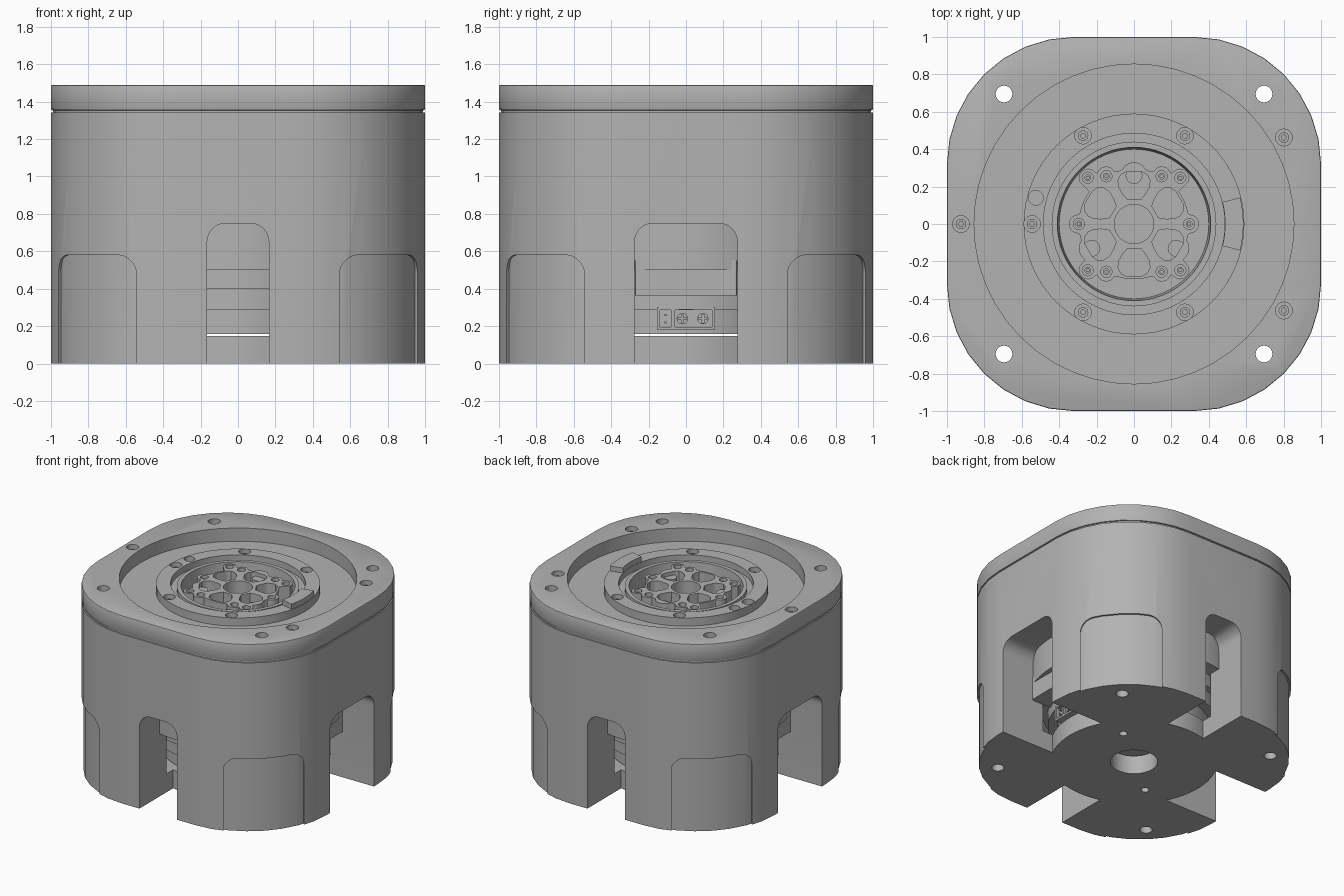
import bpy, bmesh
from math import sin, cos, pi, radians, sqrt
from mathutils import Matrix

cube = bpy.data.objects.get("Cube")
if cube:
    bpy.data.objects.remove(cube, do_unlink=True)

GREY = (0.45, 0.45, 0.45, 1)
metal = bpy.data.materials.new("machined_grey")
metal.use_nodes = True
metal.diffuse_color = GREY
bsdf = next(n for n in metal.node_tree.nodes if n.type == 'BSDF_PRINCIPLED')
bsdf.inputs["Base Color"].default_value = GREY


def finish(name, bm):
    bmesh.ops.recalc_face_normals(bm, faces=bm.faces)
    mesh = bpy.data.meshes.new(name)
    bm.to_mesh(mesh)
    bm.free()
    mesh.materials.append(metal)
    obj = bpy.data.objects.new(name, mesh)
    bpy.context.collection.objects.link(obj)
    return obj


def prism(name, outline, z0, z1, matrix=None):
    bm = bmesh.new()
    face = bm.faces.new([bm.verts.new((x, y, z0)) for x, y in outline])
    top = bmesh.ops.extrude_face_region(bm, geom=[face])["geom"]
    bmesh.ops.translate(bm, vec=(0, 0, z1 - z0),
                        verts=[v for v in top if isinstance(v, bmesh.types.BMVert)])
    if matrix:
        bm.transform(matrix)
    return finish(name, bm)


def circle(r, x=0, y=0, n=32):
    return [(x + r * cos(2 * pi * i / n), y + r * sin(2 * pi * i / n)) for i in range(n)]


def disc(name, r, z0, z1, x=0, y=0, n=32):
    return prism(name, circle(r, x, y, n), z0, z1)


def rounded(hx, hy, r, n=8):
    pts = []
    for q, (sx, sy) in enumerate([(1, 1), (-1, 1), (-1, -1), (1, -1)]):
        for i in range(n + 1):
            a = (q + i / n) * pi / 2
            pts.append((sx * (hx - r) + r * cos(a), sy * (hy - r) + r * sin(a)))
    return pts


def arch(name, half, height, r, start, end, angle):
    # upright arched prism, pushed outward along the given direction
    low = -0.2
    outline = [(x, y + (height + low) / 2)
               for x, y in rounded(half, (height - low) / 2, r)]
    outline = [(x, low if y < 0 else y) for x, y in outline]
    turn = Matrix.Rotation(angle, 4, 'Z') @ Matrix(
        ((0, 0, 1, 0), (1, 0, 0, 0), (0, 1, 0, 0), (0, 0, 0, 1)))
    bm = bmesh.new()
    cap = bm.faces.new([bm.verts.new((x, y, start)) for x, y in outline])
    top = bmesh.ops.extrude_face_region(bm, geom=[cap])["geom"]
    bmesh.ops.translate(bm, vec=(0, 0, end - start),
                        verts=[v for v in top if isinstance(v, bmesh.types.BMVert)])
    bmesh.ops.remove_doubles(bm, verts=bm.verts, dist=1e-5)
    bm.transform(turn)
    return finish(name, bm)


def combine(obj, tools, operation='DIFFERENCE'):
    for tool in tools:
        mod = obj.modifiers.new("boolean", 'BOOLEAN')
        mod.operation, mod.solver, mod.object = operation, 'EXACT', tool
    bpy.context.view_layer.update()
    graph = bpy.context.evaluated_depsgraph_get()
    mesh = bpy.data.meshes.new_from_object(obj.evaluated_get(graph))
    obj.modifiers.clear()
    obj.data = mesh
    for tool in tools:
        bpy.data.objects.remove(tool, do_unlink=True)


def smooth(obj):
    bpy.ops.object.select_all(action='DESELECT')
    obj.select_set(True)
    bpy.context.view_layer.objects.active = obj
    bpy.ops.object.shade_smooth_by_angle(angle=radians(25))


def polar(r, degrees):
    return r * cos(radians(degrees)), r * sin(radians(degrees))


def screw(x, y, z, r=0.028):
    head = disc("screw_head", r, z - 0.08, z, x, y, 20)
    combine(head, [disc("cutter", r * 0.5, z - 0.03, z + 0.1, x, y, 6)])


corners = [(sx * 0.695, sy * 0.695) for sx in (1, -1) for sy in (1, -1)]
foot = rounded(1, 1, 0.68)

# Housing with arched side openings and a floor disc joining the legs
housing = prism("housing", foot, 0, 1.342)
combine(housing, [arch("cutter", 0.275, 0.75, 0.1, -1.2, 1.2, 0),
                  arch("cutter", 0.165, 0.75, 0.1, -1.2, 1.2, pi / 2)])
combine(housing, [disc("floor", 0.6, 0, 0.4, n=64)], 'UNION')
combine(housing, [disc("cutter", 0.68, 0.147, 0.52, n=64),
                  disc("cutter", 0.85, 1.25, 1.5, n=64),
                  disc("cutter", 0.17, -0.1, 0.3)])

# Shallow arched recesses on the four corners
for i in range(4):
    recess = arch("cutter", 0.294, 0.58, 0.1, 0.8, 1.3, pi / 4 + i * pi / 2)
    combine(recess, [prism("core", rounded(0.985, 0.985, 0.665), -0.5, 1)])
    combine(housing, [recess])
combine(housing, [disc("cutter", 0.045, -0.1, 1.6, x, y, 20) for x, y in corners]
        + [disc("cutter", 0.03, -0.1, 0.1, s * 0.32, s * 0.26, 16) for s in (1, -1)])

# Narrow seam and top plate
seam = prism("seam", rounded(0.99, 0.99, 0.67), 1.338, 1.36)
plate = prism("top_plate", foot, 1.354, 1.49)
bevel = plate.modifiers.new("edge", 'BEVEL')
bevel.width, bevel.segments, bevel.angle_limit = 0.008, 2, radians(60)
combine(plate, [])
for part in (seam, plate):
    combine(part, [disc("cutter", 0.855, 1.2, 1.6, n=48)]
            + [disc("cutter", 0.045, 1.2, 1.6, x, y, 20) for x, y in corners])
for angle in (180, 30, -30):
    x, y = polar(0.925, angle)
    combine(plate, [disc("cutter", 0.045, 1.41, 1.6, x, y, 20)])
    screw(x, y, 1.46)

# Stepped face with raised bearing ring
profile = [(0, 1.2), (0.856, 1.2), (0.856, 1.385), (0.59, 1.385), (0.59, 1.45),
           (0.485, 1.45), (0.485, 1.4), (0.44, 1.4), (0.44, 1.43), (0.41, 1.43),
           (0.4, 1.3), (0, 1.3)]
bm = bmesh.new()
verts = [bm.verts.new((r, 0, z)) for r, z in profile]
edges = [bm.edges.new(pair) for pair in zip(verts, verts[1:])]
bmesh.ops.spin(bm, geom=verts + edges, axis=(0, 0, 1), cent=(0, 0, 0),
               angle=2 * pi, steps=64)
bmesh.ops.remove_doubles(bm, verts=bm.verts, dist=1e-4)
face = finish("bearing_face", bm)
for angle in (60, 120, 180, 240, 300):
    x, y = polar(0.545, angle)
    combine(face, [disc("cutter", 0.044, 1.37, 1.6, x, y, 20)])
    screw(x, y, 1.42)
combine(face, [disc("cutter", 0.04, 1.37, 1.6, -0.525, 0.14, 20)])

# Raised key on the ring
span = [-14 + 4 * i for i in range(8)]
key = prism("ring_key", [polar(0.585, a) for a in span]
            + [polar(0.487, a) for a in reversed(span)], 1.39, 1.49)

# Scalloped output flange
bolts = [polar(0.295, 60 * i) for i in range(6)]
posts = [polar(0.35, a) for a in (45, 135, 225, 315)]


def reach(a):
    best = 0.295
    lobes = [(0.295, 60 * i) for i in range(6)] + [(0.345, 45 + 90 * i) for i in range(4)]
    for d, lobe in lobes + [(0.26, 90), (0.26, 210), (0.26, 330)]:
        t = a - radians(lobe)
        size = 0.07 if d == 0.26 else 0.052
        root = size ** 2 - (d * sin(t)) ** 2
        if root > 0 and cos(t) > 0:
            best = max(best, d * cos(t) + sqrt(root))
    return best


count = 180
flange = prism("output_flange", [(reach(2 * pi * i / count) * cos(2 * pi * i / count),
                                  reach(2 * pi * i / count) * sin(2 * pi * i / count))
                                 for i in range(count)], 1.28, 1.42)
half = [(0.13, 0.035), (0.16, 0.06), (0.2, 0.083), (0.235, 0.085), (0.265, 0.07), (0.28, 0.04)]
pocket = half + [(x, -y) for x, y in reversed(half)]
cuts = [prism("cutter", pocket, 1.32, 1.6, Matrix.Rotation(pi / 6 + i * pi / 3, 4, 'Z'))
        for i in range(6)]
cuts += [disc("cutter", 0.105, 1.31, 1.6)]
cuts += [disc("cutter", 0.03, 1.37, 1.6, x, y, 16) for x, y in bolts + posts]
combine(flange, cuts)
for x, y in bolts + posts:
    screw(x, y, 1.4, 0.018)
for angle in (90, 210, 330):
    disc("flange_pin", 0.045, 1.3, 1.39, *polar(0.26, angle), 20)

# Motor and electronics stack seen through the side openings
for name, r, z0, z1 in [("motor_can", 0.77, 0.5, 0.8), ("brake_ring", 0.66, 0.4, 0.51),
                        ("encoder_ring", 0.62, 0.29, 0.41), ("drive_board", 0.55, 0.157, 0.3)]:
    smooth(disc(name, r, z0, z1, n=64))
prism("terminal_block", rounded(0.73, 0.274, 0.01, 2), 0.365, 0.55)

# Connector with two round pins on the left side
side = Matrix(((0, 0, 1, 0), (1, 0, 0, 0), (0, 1, 0, 0), (0, 0, 0, 1)))


def panel(name, y, z, w, h, x0, x1):
    return prism(name, [(y - w, z - h), (y + w, z - h), (y + w, z + h), (y - w, z + h)],
                 x0, x1, side)


socket = panel("connector", 0, 0.24, 0.155, 0.06, 0.4, 0.61)
combine(socket, [panel("cutter", -0.11, 0.24, 0.03, 0.045, 0.58, 0.7),
                 panel("cutter", 0.04, 0.24, 0.1, 0.045, 0.59, 0.7)])
for y in (-0.02, 0.09):
    pin = prism("connector_pin", circle(0.03, y, 0.24, 20), 0.5, 0.605, side)
    combine(pin, [panel("cutter", y, 0.24, 0.022, 0.005, 0.595, 0.7),
                  panel("cutter", y, 0.24, 0.005, 0.022, 0.595, 0.7)])
for z in (0.22, 0.26):
    panel("signal_pin", -0.11, z, 0.006, 0.006, 0.5, 0.605)

for part in (housing, seam, plate, face, key, flange):
    smooth(part)
